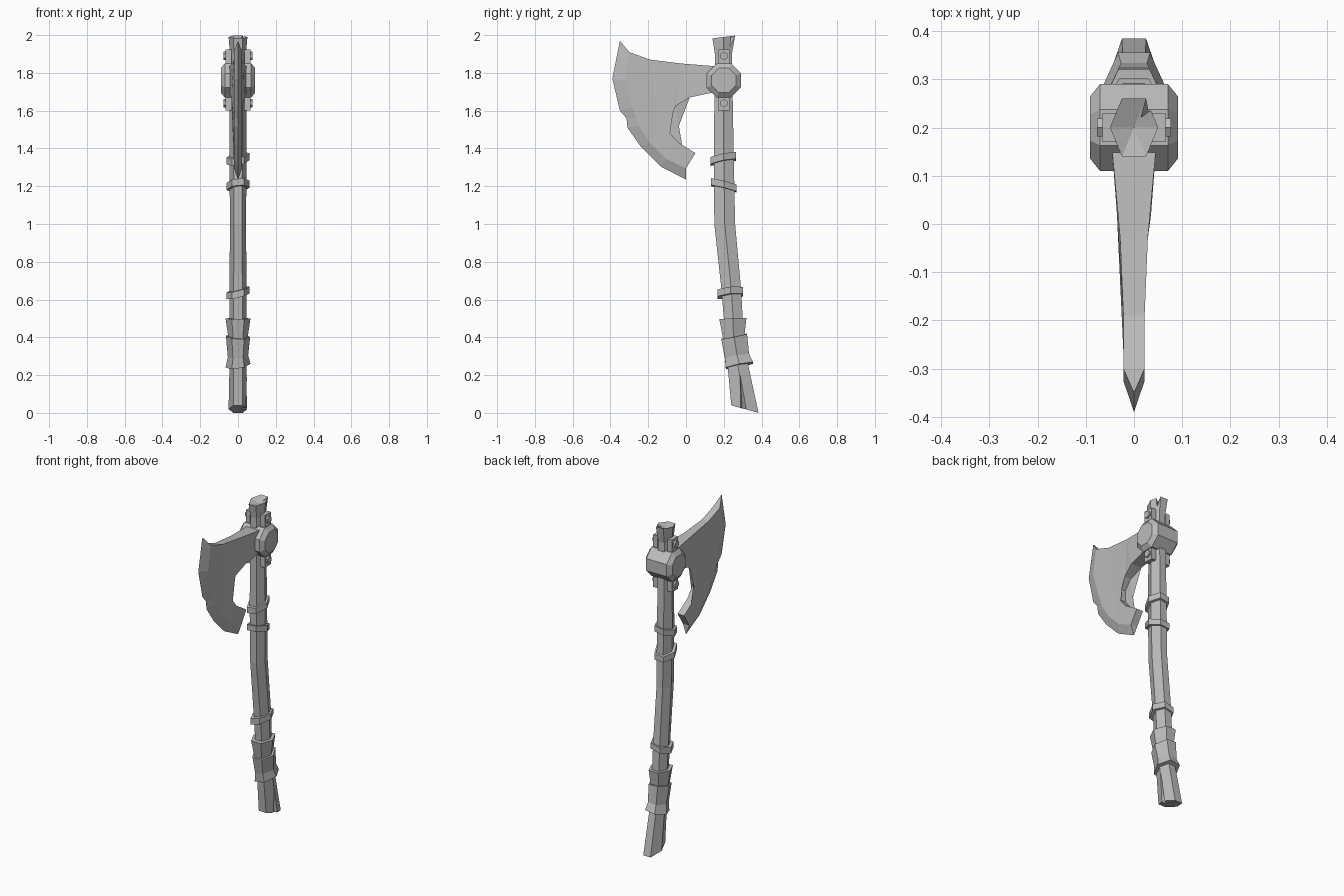
import bpy, bmesh, math
from mathutils import Vector

cube = bpy.data.objects.get("Cube")
if cube:
    bpy.data.objects.remove(cube)

grey = bpy.data.materials.new("plain grey")
grey.use_nodes = True
grey.diffuse_color = (0.5, 0.5, 0.5, 1)
grey.node_tree.nodes["Principled BSDF"].inputs["Base Color"].default_value = (0.5, 0.5, 0.5, 1)


def finish(name, bm):
    bmesh.ops.recalc_face_normals(bm, faces=bm.faces)
    mesh = bpy.data.meshes.new(name)
    bm.to_mesh(mesh)
    bm.free()
    mesh.materials.append(grey)
    obj = bpy.data.objects.new(name, mesh)
    bpy.context.collection.objects.link(obj)
    return obj


def loft(name, sections, dip=0.0):
    """Hexagonal loft; a section is (z, y, half width, half depth, slope in y, slope in x)."""
    bm = bmesh.new()
    rings = []
    for z, y, hx, hy, sy, sx in sections:
        ring = []
        for i in range(6):
            a = math.tau * i / 6
            dx, dy = hx * math.cos(a), hy * math.sin(a) / math.sin(math.pi / 3)
            ring.append(bm.verts.new((dx, y + dy, z + sy * dy + sx * dx)))
        rings.append(ring)
    for low, high in zip(rings, rings[1:]):
        for i in range(6):
            j = (i + 1) % 6
            bm.faces.new((low[i], low[j], high[j], high[i]))
    bm.faces.new(rings[0])
    top = bm.faces.new(rings[-1])
    if dip:
        poke = bmesh.ops.poke(bm, faces=[top])
        poke["verts"][0].co.z -= dip
    return finish(name, bm)


def lathe_x(name, y, z, profile, sides):
    """Faceted solid around the x direction; profile is (x, radius)."""
    bm = bmesh.new()
    rings = []
    for x, r in profile:
        angles = [math.tau * (i + 0.5) / sides for i in range(sides)]
        rings.append([bm.verts.new((x, y + r * math.cos(a), z + r * math.sin(a))) for a in angles])
    for a, b in zip(rings, rings[1:]):
        for i in range(sides):
            j = (i + 1) % sides
            bm.faces.new((a[i], a[j], b[j], b[i]))
    bm.faces.new(rings[0])
    bm.faces.new(rings[-1])
    return finish(name, bm)


def carve(target, name, tip, mouth, width):
    """Cut a tapering wedge: four corners round the mouth, meeting at the tip line."""
    bm = bmesh.new()
    inner, outer, side = Vector(mouth[0]), Vector(mouth[1]), Vector(width)
    points = [Vector(tip), inner, outer + side, outer - side]
    bmesh.ops.convex_hull(bm, input=[bm.verts.new(p) for p in points])
    cutter = finish(name, bm)
    cutter.hide_render = True
    cutter.hide_viewport = True
    mod = target.modifiers.new(name, "BOOLEAN")
    mod.operation, mod.solver, mod.object = "DIFFERENCE", "EXACT", cutter


# Bent wooden shaft with flared ends
shaft = loft("shaft", [
    (0.02, 0.312, 0.05, 0.072, -0.27, 0),
    (0.25, 0.275, 0.045, 0.055, 0, 0),
    (0.50, 0.250, 0.045, 0.050, 0, 0),
    (0.65, 0.240, 0.046, 0.052, 0, 0),
    (1.00, 0.205, 0.042, 0.055, 0, 0),
    (1.35, 0.200, 0.046, 0.053, 0, 0),
    (1.90, 0.198, 0.042, 0.045, 0, 0),
    (1.99, 0.200, 0.050, 0.060, 0.12, 0)], dip=0.02)

# Splits and a chip in the wood
carve(shaft, "foot_split", (0.05, 0.285, 0.23), ((0, 0.30, -0.02), (0.09, 0.315, -0.03)), (0, 0.035, 0))
carve(shaft, "top_split", (0.045, 0.245, 1.90), ((0, 0.21, 2.02), (0.06, 0.29, 2.03)), (0.025, -0.02, 0))
carve(shaft, "side_chip", (-0.04, 0.17, 1.02), ((-0.025, 0.19, 0.93), (-0.06, 0.165, 0.84)), (0.01, 0.015, 0))

# Tilted binding rings
for name, z, y, sy, sx in (("upper_ring", 1.345, 0.198, 0.2, 0.18),
                           ("middle_ring", 1.205, 0.2, -0.25, 0.1),
                           ("lower_ring", 0.635, 0.235, 0.1, 0.25)):
    loft(name, [(z - 0.018, y, 0.062, 0.067, sy, sx), (z + 0.018, y, 0.062, 0.067, sy, sx)])

# Grip wraps
loft("upper_wrap", [(0.39, 0.252, 0.05, 0.055, 0, 0), (0.50, 0.248, 0.066, 0.072, 0.04, 0)])
loft("lower_wrap", [(0.25, 0.283, 0.066, 0.072, 0.2, 0.15),
                    (0.30, 0.270, 0.054, 0.064, 0.15, 0.1),
                    (0.405, 0.255, 0.064, 0.068, 0.2, -0.05)])

# Chamfered octagonal hub
lathe_x("hub", 0.2, 1.76, [(-0.091, 0.07), (-0.07, 0.098), (0.07, 0.098), (0.091, 0.07)], 8)

# Side straps with rivets, above and below the hub
for side, word in ((1, "left"), (-1, "right")):
    for z, centre, half, level in ((1.89, 1.87, 0.055, "upper"), (1.64, 1.65, 0.05, "lower")):
        bm = bmesh.new()
        bmesh.ops.create_cube(bm, size=1)
        for v in bm.verts:
            v.co = (side * 0.05 + v.co.x * 0.03, 0.2 + v.co.y * 0.06, centre + v.co.z * half * 2)
        finish(f"{word}_{level}_strap", bm)
        lathe_x(f"{word}_{level}_rivet", 0.2, z, [(side * 0.05, 0.022), (side * 0.077, 0.022)], 6)

# Bearded blade: cutting edge, bevel line, then the outline of the back
cutting = [(-0.35, 1.97), (-0.39, 1.77), (-0.35, 1.6), (-0.315, 1.56),
           (-0.31, 1.51), (-0.24, 1.41), (-0.135, 1.305), (0, 1.235)]
bevel = [(-0.30, 1.91), (-0.325, 1.76), (-0.285, 1.62), (-0.265, 1.56),
         (-0.25, 1.52), (-0.19, 1.43), (-0.105, 1.345), (0, 1.295)]
back = [(0.05, 1.375), (-0.045, 1.435), (-0.1, 1.5), (-0.1, 1.57), (-0.055, 1.625),
        (0.02, 1.67), (0.16, 1.70), (0.16, 1.835), (-0.03, 1.85), (-0.19, 1.87)]


def thickness(y, z):
    if y > -0.05 and z > 1.6:
        return 0.026 + 0.02 * min(1, (y + 0.05) / 0.15)
    return 0.022


bm = bmesh.new()
edge = [bm.verts.new((0, y, z)) for y, z in cutting]
flanks = []
for side in (1, -1):
    flank = [bm.verts.new((side * thickness(y, z), y, z)) for y, z in bevel + back]
    bm.faces.new(flank)
    for i in range(len(edge) - 1):
        bm.faces.new((edge[i], edge[i + 1], flank[i + 1], flank[i]))
    flanks.append(flank)
a, b = flanks
first, count = len(bevel) - 1, len(a)
for i in range(first, count):
    j = (i + 1) % count
    bm.faces.new((a[i], a[j], b[j], b[i]))
bm.faces.new((edge[0], a[0], b[0]))
bm.faces.new((edge[-1], a[first], b[first]))
bmesh.ops.triangulate(bm, faces=[f for f in bm.faces if len(f.verts) > 4])
finish("blade", bm)
